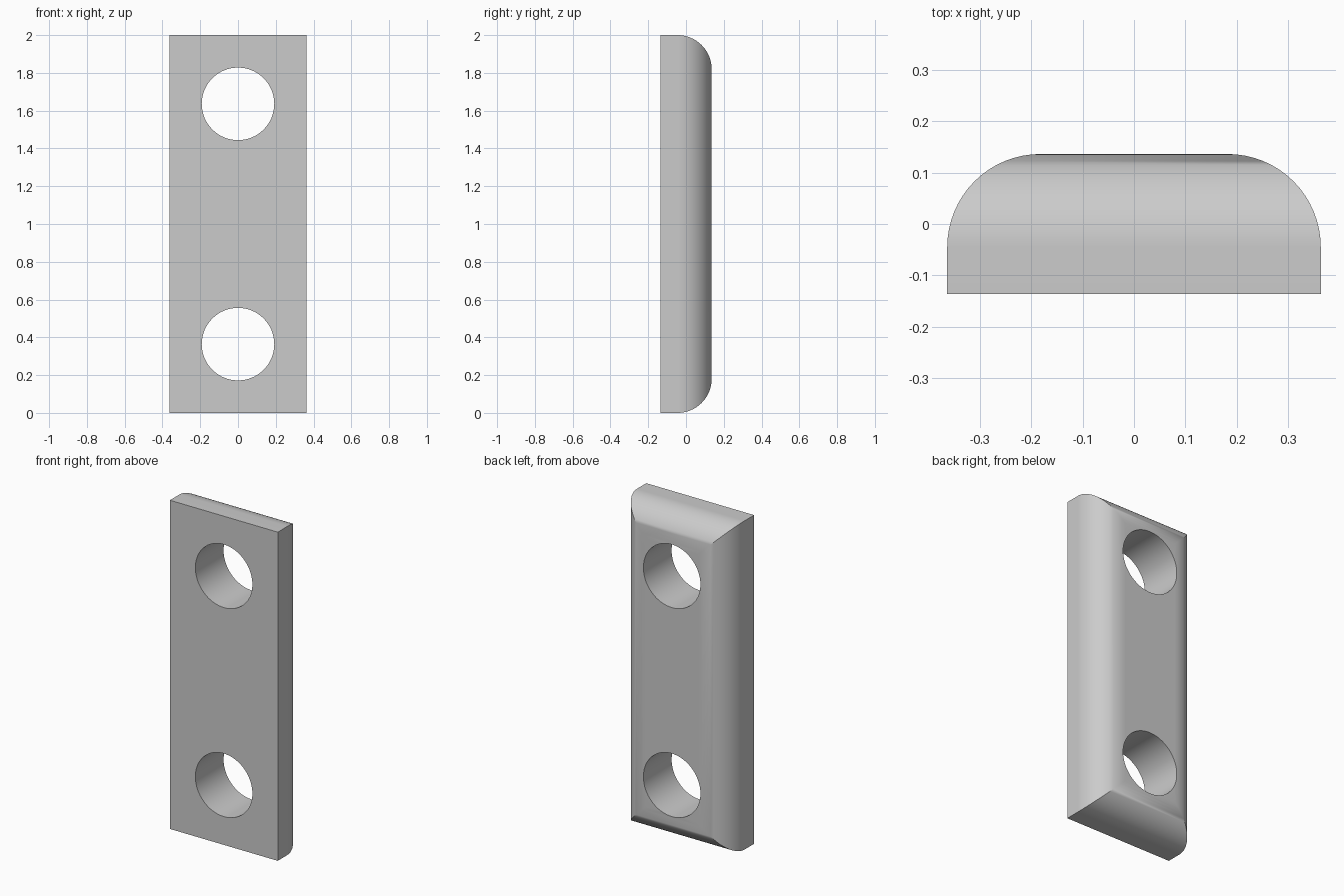
import bpy
import bmesh
import math
from mathutils import Matrix

if "Cube" in bpy.data.objects:
    bpy.data.objects.remove(bpy.data.objects["Cube"], do_unlink=True)

HALF_W, HALF_D, HEIGHT = 0.363, 0.136, 2.0
ROUND = 0.181
HOLE_R, HOLE_OFFSET = 0.192, 0.636
STEPS = 16

grey = bpy.data.materials.new("plain grey")
grey.use_nodes = True
grey.diffuse_color = (0.6, 0.6, 0.6, 1)
grey.node_tree.nodes["Principled BSDF"].inputs["Base Color"].default_value = grey.diffuse_color


def make_object(name, bm):
    bmesh.ops.recalc_face_normals(bm, faces=bm.faces)
    mesh = bpy.data.meshes.new(name)
    bm.to_mesh(mesh)
    bm.free()
    mesh.materials.append(grey)
    obj = bpy.data.objects.new(name, mesh)
    bpy.context.collection.objects.link(obj)
    return obj


# Plate: stacked rectangles shrinking along a quarter circle, giving mitred rounded back edges
bm = bmesh.new()


def rectangle(y, inset):
    x, z = HALF_W - inset, HEIGHT / 2 - inset
    return [bm.verts.new((sx * x, y, HEIGHT / 2 + sz * z))
            for sx, sz in ((-1, -1), (1, -1), (1, 1), (-1, 1))]


rings = [rectangle(-HALF_D, 0)]
for i in range(STEPS + 1):
    a = math.pi / 2 * i / STEPS
    rings.append(rectangle(HALF_D - ROUND + ROUND * math.sin(a), ROUND * (1 - math.cos(a))))
for low, high in zip(rings, rings[1:]):
    for k in range(4):
        n = (k + 1) % 4
        bm.faces.new((low[k], low[n], high[n], high[k]))
bm.faces.new(rings[0])
bm.faces.new(rings[-1])
plate = make_object("mounting_plate", bm)

# Two round through holes
bm = bmesh.new()
for side in (-1, 1):
    place = Matrix.Translation((0, 0, HEIGHT / 2 + side * HOLE_OFFSET)) @ Matrix.Rotation(math.pi / 2, 4, "X")
    bmesh.ops.create_cone(bm, cap_ends=True, segments=64, radius1=HOLE_R, radius2=HOLE_R,
                          depth=1, matrix=place)
cutter = make_object("hole_cutter", bm)
cutter.hide_render = True

cut = plate.modifiers.new("holes", "BOOLEAN")
cut.operation = "DIFFERENCE"
cut.solver = "EXACT"
cut.object = cutter

bpy.ops.object.select_all(action="DESELECT")
plate.select_set(True)
bpy.context.view_layer.objects.active = plate
bpy.ops.object.modifier_apply(modifier=cut.name)
bpy.data.objects.remove(cutter, do_unlink=True)

# Smooth rounds and bores, sharp rims and clean flats
bpy.ops.object.shade_smooth_by_angle(angle=math.radians(30))
weighted = plate.modifiers.new("clean flats", "WEIGHTED_NORMAL")
weighted.keep_sharp = True
